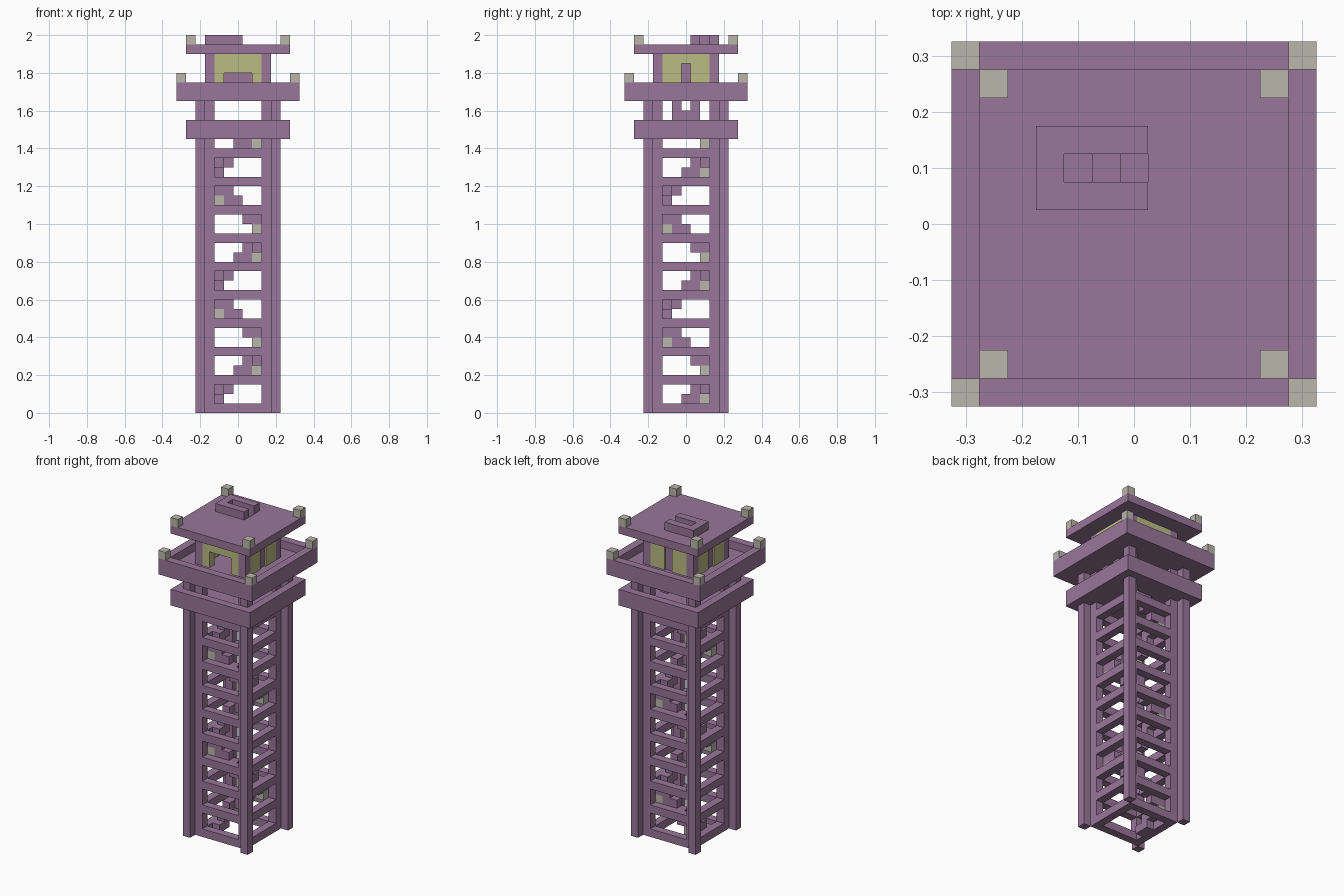
import bpy, bmesh
from mathutils import Matrix, Vector

if "Cube" in bpy.data.objects:
    bpy.data.objects.remove(bpy.data.objects["Cube"])

U = 0.05  # one block


def material(name, rgb):
    m = bpy.data.materials.new(name)
    m.use_nodes = True
    m.diffuse_color = (*rgb, 1)
    m.node_tree.nodes["Principled BSDF"].inputs["Base Color"].default_value = (*rgb, 1)
    return m


purple = material("purple block", (0.32, 0.18, 0.32))
grey = material("pale lantern grey", (0.49, 0.47, 0.41))
yellow = material("sand yellow", (0.50, 0.50, 0.23))


def build(name, mat, boxes):
    """One object from boxes given as (x0, x1, y0, y1, z0, z1) in block units."""
    bm = bmesh.new()
    for x0, x1, y0, y1, z0, z1 in boxes:
        centre = Vector((x0 + x1, y0 + y1, z0 + z1)) * U / 2
        size = Vector((x1 - x0, y1 - y0, z1 - z0)) * U
        bmesh.ops.create_cube(bm, size=1, matrix=Matrix.Translation(centre) @ Matrix.Diagonal((*size, 1)))
    mesh = bpy.data.meshes.new(name)
    bm.to_mesh(mesh)
    bm.free()
    mesh.materials.append(mat)
    obj = bpy.data.objects.new(name, mesh)
    bpy.context.collection.objects.link(obj)


def cell(x, y, z0, z1):
    return (x - 0.5, x + 0.5, y - 0.5, y + 0.5, z0, z1)


def corners(r, z0, z1):
    return [cell(sx * r, sy * r, z0, z1) for sx in (-1, 1) for sy in (-1, 1)]


def plate(h, z0, z1, hole):
    """Square plate of half-width h with a rectangular hole."""
    a, b, c, d = hole
    return [(-h, a, -h, h, z0, z1), (b, h, -h, h, z0, z1),
            (a, b, -h, c, z0, z1), (a, b, d, h, z0, z1)]


def ring(h, z0, z1):
    """Square frame one block thick."""
    i = h - 1
    return plate(h, z0, z1, (-i, i, -i, i))


# Shaft: outer and inner corner posts, ring beams
build("outer_posts", purple, corners(4, 0, 33))
build("inner_posts", purple, corners(3, 0, 33))
build("ring_beams", purple, [b for k in range(10) for b in ring(3.5, 3 * k, 3 * k + 1)])

# Spiral stair: landings at the corners, three steps between, lantern below
turn = [(-2, 2), (2, 2), (2, -2), (-2, -2)]
steps, lanterns = [], []
for n in range(-1, 10):
    (ax, ay), (bx, by) = turn[n % 4], turn[(n + 1) % 4]
    base = 2 + 3 * n
    if n >= 0:
        steps.append(cell(ax, ay, base, base + 1))
        lanterns.append(cell(ax, ay, base - 1, base))
    for i in (1, 2, 3):
        z = base + i - 1
        if z + 2 > 0 and z + 2 <= 31:
            t = i / 4
            steps.append(cell(ax + (bx - ax) * t, ay + (by - ay) * t, max(z, 0), z + 2))
build("spiral_steps", purple, steps)
build("stair_lanterns", grey, lanterns)

# Lower gallery with low side railings
build("lower_gallery_floor", purple, [(-5.5, 5.5, -5.5, 5.5, 29, 30)])
build("lower_gallery_rim", purple, ring(5.5, 30, 31))
railing = []
for x in (-3, 3):
    railing += [(x - 0.5, x + 0.5, -1.5, 1.5, 31, 32), cell(x, -1, 32, 33), cell(x, 1, 32, 33)]
build("gallery_railings", purple, railing)

# Upper gallery
build("upper_gallery_floor", purple, [(-6.5, 6.5, -6.5, 6.5, 33, 34)])
build("upper_gallery_rim", purple, ring(6.5, 34, 35))
build("upper_gallery_lanterns", grey, corners(6, 35, 36))

# Lookout room: posts, walls, side windows and front doorway
build("room_posts", purple, corners(3, 34, 38))
walls, windows = [], []
for s in (-1, 1):
    lo, hi = sorted((s * 2.5, s * 3.5))
    walls += [(lo, hi, -2.5, -0.5, 34, 38), (lo, hi, 0.5, 2.5, 34, 38), (lo, hi, -0.5, 0.5, 37, 38)]
    windows.append((s * 2.9 - 0.4, s * 2.9 + 0.4, -0.5, 0.5, 34, 37))
walls += [(-2.5, -0.5, 2.5, 3.5, 34, 38), (0.5, 2.5, 2.5, 3.5, 34, 38), (-0.5, 0.5, 2.5, 3.5, 37, 38)]
windows.append((-0.5, 0.5, 2.5, 3.3, 34, 37))
walls += [(-2.5, -1.5, -3.5, -2.5, 34, 38), (1.5, 2.5, -3.5, -2.5, 34, 38),
          (-1.5, 1.5, -3.5, -2.5, 36, 38)]
build("room_walls", yellow, walls)
build("window_panels", purple, windows)
build("room_steps", purple, [cell(-2, 2, 34, 36), cell(-1, 2, 34, 37), cell(0, 2, 34, 38), cell(1, 2, 34, 36)])

# Roof with stair hatch and corner lanterns
build("roof", purple, plate(5.5, 38, 39, (-2.5, 0.5, 1.5, 2.5)))
build("hatch_curb", purple, [(-3.5, -2.5, 0.5, 3.5, 39, 40),
                             (-2.5, 0.5, 0.5, 1.5, 39, 40), (-2.5, 0.5, 2.5, 3.5, 39, 40)])
build("roof_lanterns", grey, corners(5, 39, 40))
